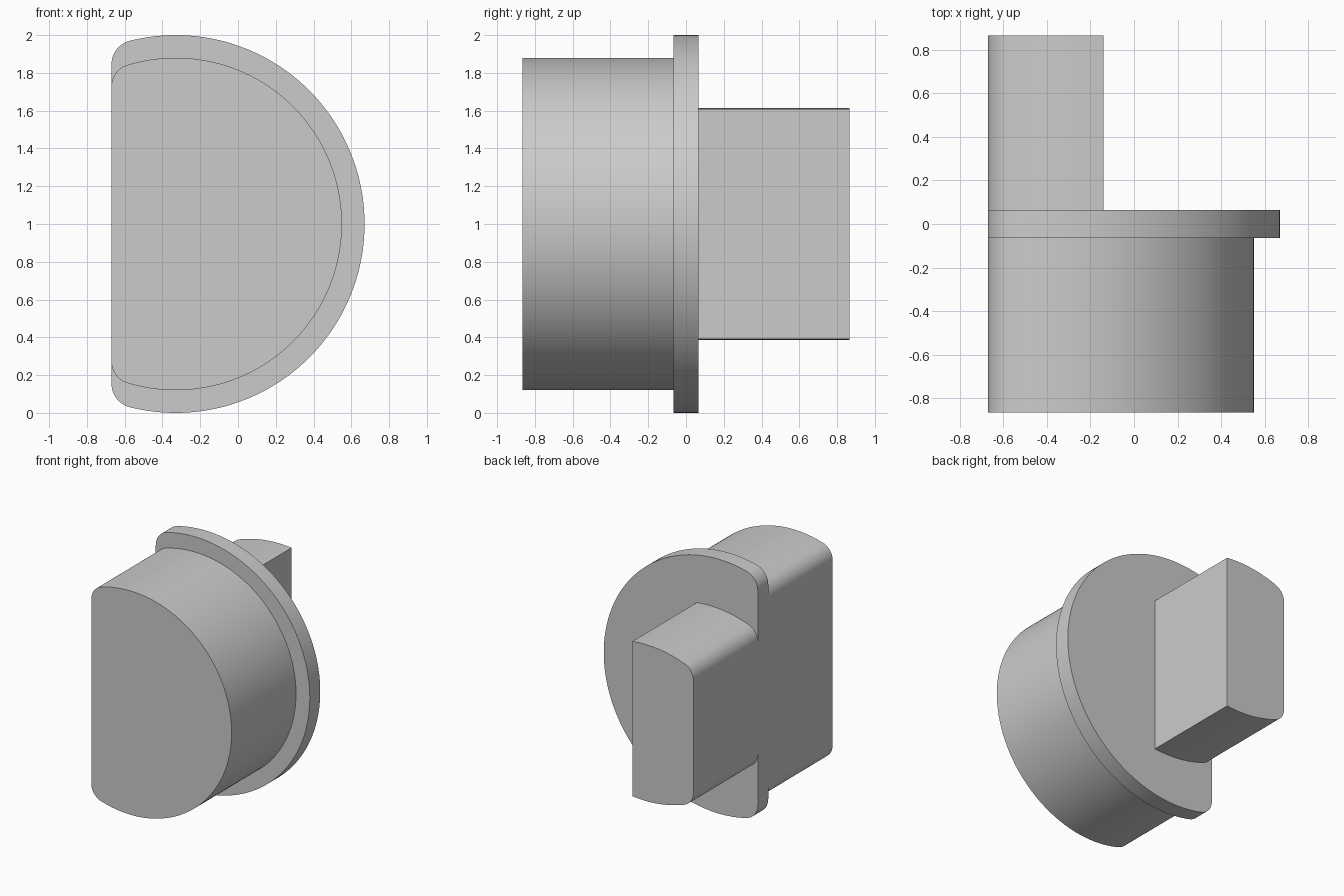
import bpy
import bmesh
from math import acos, atan2, cos, sin, sqrt, pi, radians

if "Cube" in bpy.data.objects:
    bpy.data.objects.remove(bpy.data.objects["Cube"], do_unlink=True)

FLAT_X = -0.67   # shared flat side
MID_Z = 1.0      # mirror plane of every profile

grey = bpy.data.materials.new("plain_grey")
grey.use_nodes = True
grey.diffuse_color = (0.6, 0.6, 0.6, 1)
grey.node_tree.nodes["Principled BSDF"].inputs["Base Color"].default_value = (0.6, 0.6, 0.6, 1)


def arc(cx, cz, r, a0, a1, n):
    return [(cx + r * cos(a0 + (a1 - a0) * i / n), cz + r * sin(a0 + (a1 - a0) * i / n))
            for i in range(n + 1)]


def d_profile(cx, radius, fillet, drop=0.0, right=None):
    """Large arc blended into the flat side by a fillet, mirrored top to bottom."""
    fx = FLAT_X + fillet
    fz = sqrt((radius - fillet) ** 2 - (fx - cx) ** 2)
    blend = atan2(fz, fx - cx)
    start = 0.0 if right is None else acos((right - cx) / radius)
    top = arc(cx, -drop, radius, start, blend, 64)
    top += arc(fx, fz - drop, fillet, blend, pi, 12)[1:]
    bottom = [(x, -z) for x, z in reversed(top)]
    if right is None:
        bottom.pop()
    return top + bottom


def extrude_part(name, profile, y0, y1):
    bm = bmesh.new()
    face = bm.faces.new([bm.verts.new((x, y0, MID_Z + z)) for x, z in profile])
    moved = bmesh.ops.extrude_face_region(bm, geom=[face], use_keep_orig=True)["geom"]
    bmesh.ops.translate(bm, vec=(0, y1 - y0, 0),
                        verts=[g for g in moved if isinstance(g, bmesh.types.BMVert)])
    bmesh.ops.recalc_face_normals(bm, faces=bm.faces[:])
    mesh = bpy.data.meshes.new(name)
    bm.to_mesh(mesh)
    bm.free()
    mesh.materials.append(grey)
    obj = bpy.data.objects.new(name, mesh)
    bpy.context.collection.objects.link(obj)
    bpy.ops.object.select_all(action='DESELECT')
    obj.select_set(True)
    bpy.context.view_layer.objects.active = obj
    bpy.ops.object.shade_smooth_by_angle(angle=radians(30))


# Thick front plug, thin collar, and narrow rear tongue
extrude_part("front_plug", d_profile(-0.33, 0.88, 0.12), -0.865, -0.065)
extrude_part("collar", d_profile(-0.33, 1.0, 0.13), -0.065, 0.065)
extrude_part("rear_tongue", d_profile(-0.25, 1.0, 0.12, drop=0.385, right=-0.14), 0.065, 0.865)
